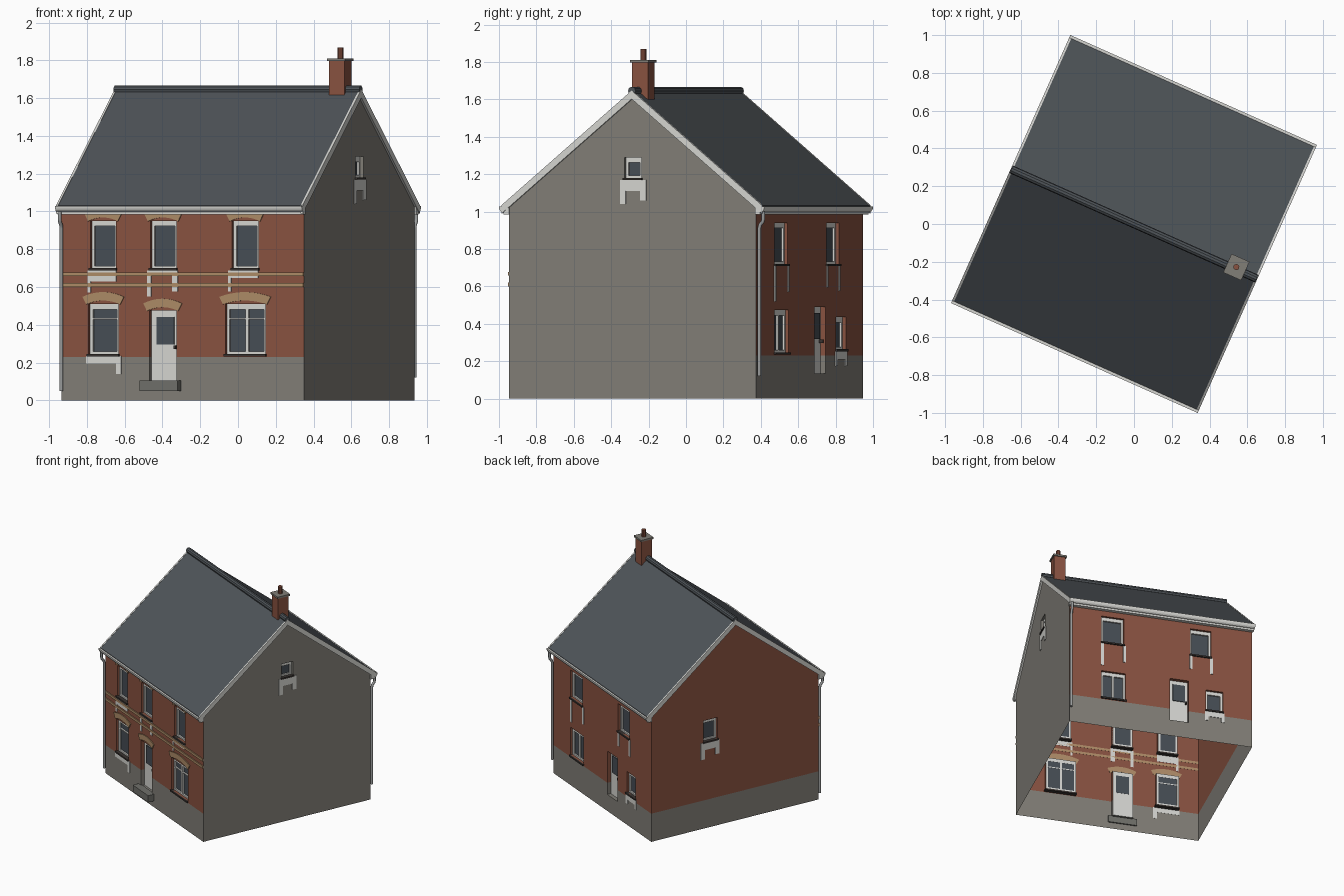
import bpy, bmesh, math
from mathutils import Matrix, Vector

if "Cube" in bpy.data.objects:
    bpy.data.objects.remove(bpy.data.objects["Cube"])


def material(name, rgb):
    m = bpy.data.materials.new(name)
    m.use_nodes = True
    m.diffuse_color = (*rgb, 1)
    m.node_tree.nodes["Principled BSDF"].inputs["Base Color"].default_value = (*rgb, 1)
    return m


BRICK = material("brick", (.25, .085, .052))
RENDER = material("grey_render", (.22, .21, .185))
WHITE = material("white_paint", (.67, .67, .64))
SLATE = material("slate", (.077, .088, .098))
GLASS = material("glass", (.062, .075, .09))
TAN = material("tan_brick", (.42, .26, .135))
DARK = material("dark_trim", (.04, .033, .03))
STONE = material("step_stone", (.16, .16, .145))
PIPE = material("pipe_grey", (.33, .34, .34))

W, D = .703, .722          # half width and half depth of the walls
PLINTH, EAVE, RIDGE, OVER = .23, 1.032, 1.645, .762
RECESS = .03
HOUSE = Matrix.Rotation(math.radians(-24), 4, 'Z')


def side(quarter, dist):
    """Frame of one wall: x right, y inward, z up, as seen from outside."""
    return HOUSE @ Matrix.Rotation(quarter * math.pi / 2, 4, 'Z') @ Matrix.Translation((0, -dist, 0))


FRONT, RIGHT, BACK, LEFT = side(0, D), side(1, W), side(2, D), side(3, W)


def finish(name, bm, mats, frame):
    me = bpy.data.meshes.new(name)
    bm.to_mesh(me)
    bm.free()
    for m in mats:
        me.materials.append(m)
    ob = bpy.data.objects.new(name, me)
    bpy.context.collection.objects.link(ob)
    ob.matrix_world = frame
    return ob


def boxes(name, spans, mat, frame):
    """One object from boxes given as (x0, x1, y0, y1, z0, z1)."""
    bm = bmesh.new()
    for x0, x1, y0, y1, z0, z1 in spans:
        place = Matrix.Translation(((x0 + x1) / 2, (y0 + y1) / 2, (z0 + z1) / 2))
        size = Matrix.Diagonal((x1 - x0, y1 - y0, z1 - z0, 1))
        bmesh.ops.create_cube(bm, size=1, matrix=place @ size)
    return finish(name, bm, [mat], frame)


def prism(name, points, push, mat, frame):
    """Extrude a flat outline of 3D points along a vector."""
    bm = bmesh.new()
    face = bm.faces.new([bm.verts.new(p) for p in points])
    ext = bmesh.ops.extrude_face_region(bm, geom=[face], use_keep_orig=True)
    bmesh.ops.translate(bm, vec=push, verts=[v for v in ext["geom"] if isinstance(v, bmesh.types.BMVert)])
    bmesh.ops.recalc_face_normals(bm, faces=bm.faces)
    return finish(name, bm, [mat], frame)


def wall(name, outline, openings, frame, low=BRICK):
    """Single-skin wall with recessed openings (x0, x1, z0, z1, kind)."""
    bm = bmesh.new()
    bm.faces.new([bm.verts.new((x, 0, z)) for x, z in outline])
    cuts = [((0, 0, PLINTH), (0, 0, 1))]
    for x0, x1, z0, z1, kind in openings:
        cuts += [((x, 0, 0), (1, 0, 0)) for x in (x0, x1)]
        cuts += [((0, 0, z), (0, 0, 1)) for z in (z0, z1)]
    for co, no in cuts:
        geom = bm.verts[:] + bm.edges[:] + bm.faces[:]
        bmesh.ops.bisect_plane(bm, geom=geom, plane_co=co, plane_no=no, dist=1e-5)

    def kind_at(c):
        for x0, x1, z0, z1, kind in openings:
            if x0 < c.x < x1 and z0 < c.z < z1:
                return kind

    holes = [f for f in bm.faces if kind_at(f.calc_center_median())]
    ext = bmesh.ops.extrude_face_region(bm, geom=holes)
    bmesh.ops.translate(bm, vec=(0, RECESS, 0),
                        verts=[v for v in ext["geom"] if isinstance(v, bmesh.types.BMVert)])
    bmesh.ops.delete(bm, geom=[f for f in holes if f.is_valid], context='FACES_ONLY')
    for f in bm.faces:
        c = f.calc_center_median()
        if c.y > RECESS * .95:
            f.material_index = 3 if kind_at(c) == "door" else 2
        else:
            f.material_index = 1 if c.z < PLINTH else 0
    finish(name, bm, [low, RENDER, GLASS, WHITE], frame)

    # Joinery in each opening
    for i, (x0, x1, z0, z1, kind) in enumerate(openings, 1):
        part = f"{name}_{kind}_{i}"
        if kind == "door":
            w, h = x1 - x0, z1 - z0
            boxes(part + "_pane", [(x0 + .2 * w, x1 - .16 * w, .024, .031, z0 + .52 * h, z1 - .09 * h)], GLASS, frame)
            boxes(part + "_handle", [(x1 - .02, x1 - .01, .008, .03, z0 + .46 * h, z0 + .51 * h)], DARK, frame)
            continue
        y0, y1 = .018, .031
        bars = [(x0, x0 + .016, y0, y1, z0, z1), (x1 - .016, x1, y0, y1, z0, z1),
                (x0, x1, y0, y1, z0, z0 + .012), (x0, x1, y0, y1, z1 - .028, z1)]
        if "transom" in kind:
            bars.append((x0, x1, y0, y1, z1 - .082, z1 - .074))
        if "double" in kind:
            mid = (x0 + x1) / 2
            bars.append((mid - .009, mid + .009, y0, y1, z0, z1))
        boxes(part + "_frame", bars, WHITE, frame)
        boxes(part + "_sill", [(x0 - .006, x1 + .006, -.012, .034, z0 - .012, z0)], DARK, frame)


def stains(name, rects, frame):
    boxes(name, [(x0, x1, -.004, .001, z0, z1) for x0, x1, z0, z1 in rects], WHITE, frame)


def arch(name, x0, x1, z):
    """Segmental brick arch over an opening."""
    mid, half = (x0 + x1) / 2, (x1 - x0) / 2
    steps = [k / 5 - 1 for k in range(11)]
    lower = [(mid + t * (half + .012), -.007, z + .02 * (1 - t * t)) for t in steps]
    upper = [(mid + t * (half + .033), -.007, z + .04 + .025 * (1 - t * t)) for t in reversed(steps)]
    prism(name, lower + upper, (0, .008, 0), TAN, FRONT)


# Walls
front_open = [(-.533, -.385, .70, .95, "window"), (-.186, -.035, .70, .95, "window"),
              (.288, .439, .70, .95, "window"), (-.544, -.371, .245, .51, "transom_window"),
              (-.192, -.035, .10, .475, "door"), (.249, .48, .245, .51, "double_transom_window")]
back_open = [(-.457, -.286, .72, .94, "window"), (.227, .387, .72, .94, "window"),
             (-.457, -.272, .247, .473, "double_window"), (.07, .215, .135, .49, "door"),
             (.35, .479, .265, .435, "window")]
flat = [(-W, 0), (W, 0), (W, EAVE - .01), (-W, EAVE - .01)]
gable = [(-D, 0), (D, 0), (D, EAVE), (0, RIDGE - .02), (-D, EAVE)]
wall("front_wall", flat, front_open, FRONT)
wall("back_wall", flat, back_open, BACK)
wall("right_gable", gable, [(-.047, .052, 1.18, 1.29, "window")], RIGHT, RENDER)
wall("left_gable", gable, [(-.27, -.152, .71, .88, "window")], LEFT)

# Arches, string courses and front step
for i, (x0, x1, z0, z1, kind) in enumerate(front_open, 1):
    arch(f"arch_{i}", x0, x1, z1 - .002)
boxes("string_courses", [(-W, W, -.008, .001, z, z + .02) for z in (.60, .657)], TAN, FRONT)
boxes("front_step", [(-.228, -.008, -.05, .01, .05, .105)], STONE, FRONT)

# Flaking white paint under the sills
stains("front_paint_marks", [(-.55, -.383, .63, .688), (-.55, -.532, .57, .63),
                             (-.203, -.027, .668, .688), (-.203, -.18, .55, .668), (-.06, -.027, .575, .668),
                             (.266, .44, .648, .688), (.266, .283, .575, .648),
                             (-.557, -.354, .195, .235), (-.383, -.354, .14, .195)], FRONT)
stains("back_paint_marks", [(-.462, -.44, .52, .708), (-.29, -.268, .57, .708),
                            (.222, .244, .595, .708), (.38, .402, .575, .708),
                            (.34, .49, .21, .253), (.34, .365, .175, .21), (.465, .49, .175, .21)], BACK)
stains("right_paint_marks", [(-.071, .082, 1.11, 1.17), (-.071, -.038, 1.04, 1.11), (.045, .082, 1.06, 1.11)], RIGHT)
stains("left_paint_marks", [(-.297, -.135, .64, .70), (-.297, -.26, .565, .64), (-.172, -.135, .585, .64)], LEFT)


# Roof, verges and ridge
def chevron(x, top, thick):
    line = [(-OVER, EAVE), (0, RIDGE), (OVER, EAVE)]
    return [(x, v, z + top) for v, z in line] + [(x, v, z + top - thick) for v, z in reversed(line)]


prism("roof", chevron(-.71, 0, .03), (1.42, 0, 0), SLATE, HOUSE)
for name, x in (("left_verge", -.715), ("right_verge", W)):
    prism(name, chevron(x, .002, .045), (.012, 0, 0), WHITE, HOUSE)
ring = [k * math.tau / 10 for k in range(10)]
prism("ridge_tiles", [(-.712, .022 * math.cos(a), RIDGE + .022 * math.sin(a)) for a in ring],
      (1.424, 0, 0), SLATE, HOUSE)

# Fascia, gutter and downpipe on both eaves
for name, frame in (("front", FRONT), ("back", BACK)):
    boxes(name + "_fascia", [(-.712, .712, D - OVER + .012, .002, .985, 1.028)], WHITE, frame)
    arc = [math.pi + k * math.pi / 8 for k in range(9)]
    prism(name + "_gutter", [(-.715, D - .757 + .02 * math.cos(a), 1.028 + .03 * math.sin(a)) for a in arc],
          (1.43, 0, 0), WHITE, frame)
    cu = bpy.data.curves.new(name + "_downpipe", 'CURVE')
    cu.dimensions = '3D'
    cu.bevel_depth, cu.bevel_resolution, cu.use_fill_caps = .01, 2, True
    path = [(-.016, .05 if name == "front" else .12), (-.016, .91), (-.022, .93), (-.036, .945), (-.04, .96), (-.04, 1.0)]
    sp = cu.splines.new('POLY')
    sp.points.add(len(path) - 1)
    for p, (y, z) in zip(sp.points, path):
        p.co = (-.695, y, z, 1)
    cu.materials.append(PIPE)
    pipe = bpy.data.objects.new(name + "_downpipe", cu)
    bpy.context.collection.objects.link(pipe)
    pipe.matrix_world = frame

# Chimney
cx, cy = .588, .012


def stack(name, hx, hy, z0, z1, mat):
    boxes(name, [(cx - hx, cx + hx, cy - hy, cy + hy, z0, z1)], mat, HOUSE)


stack("chimney_stack", .044, .046, 1.56, 1.796, BRICK)
stack("chimney_cap", .052, .054, 1.796, 1.81, RENDER)
prism("chimney_pot", [(cx + .016 * math.cos(a), cy + .016 * math.sin(a), 1.805) for a in ring],
      (0, 0, .063), BRICK, HOUSE)
